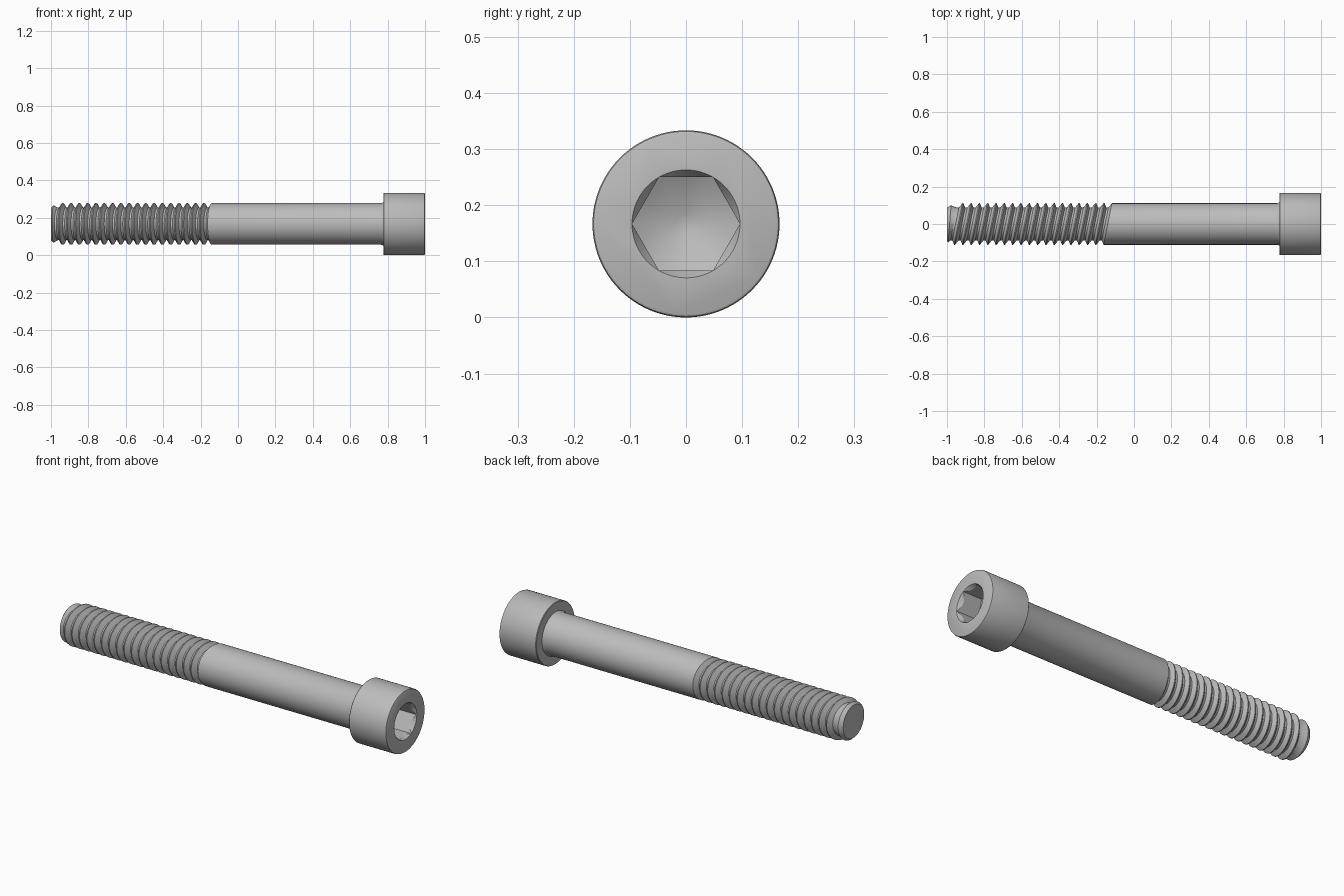
import bpy, bmesh, math
from math import cos, sin, pi

cube = bpy.data.objects.get("Cube")
if cube:
    bpy.data.objects.remove(cube, do_unlink=True)

AXIS_Z = 0.1667      # height of the screw axis
HEAD_R, SHANK_R, ROOT_R = 0.1667, 0.111, 0.087
PITCH, TILT = 0.0444, 0.2
HEX_R = 0.0962       # corner radius of the socket

steel = bpy.data.materials.new("grey steel")
steel.use_nodes = True
GREY = (0.5, 0.5, 0.5, 1)
steel.diffuse_color = GREY
steel.node_tree.nodes["Principled BSDF"].inputs["Base Color"].default_value = GREY


def lathe(name, profile, sides=72):
    """Turn (x, radius, tilt) points about the x axis; end caps are flat."""
    bm = bmesh.new()
    rings = []
    for x, r, tilt in profile:
        ring = []
        for i in range(sides):
            a = 2 * pi * i / sides
            y = r * cos(a)
            ring.append(bm.verts.new((x + tilt * y, y, AXIS_Z + r * sin(a))))
        rings.append(ring)
    for a, b in zip(rings, rings[1:]):
        for i in range(sides):
            j = (i + 1) % sides
            bm.faces.new((a[i], a[j], b[j], b[i]))
    bm.faces.new(rings[0])
    bm.faces.new(rings[-1])
    bmesh.ops.recalc_face_normals(bm, faces=bm.faces)
    mesh = bpy.data.meshes.new(name)
    bm.to_mesh(mesh)
    bm.free()
    mesh.materials.append(steel)
    obj = bpy.data.objects.new(name, mesh)
    bpy.context.collection.objects.link(obj)
    return obj


def activate(obj):
    bpy.ops.object.select_all(action='DESELECT')
    obj.select_set(True)
    bpy.context.view_layer.objects.active = obj


def boolean(obj, tool, operation):
    activate(obj)
    mod = obj.modifiers.new("cut", 'BOOLEAN')
    mod.operation, mod.object, mod.solver = operation, tool, 'EXACT'
    bpy.ops.object.modifier_apply(modifier=mod.name)
    bpy.data.objects.remove(tool, do_unlink=True)


# Shaft: chamfered tip, tilted thread grooves, plain shank, fillet under the head
profile = [(-1, 0.088, 0), (-0.986, 0.1, 0.08)]
for k in range(19):
    mid = -0.16 - PITCH * (18 - k)
    if k:
        profile.append((mid - 0.0195, SHANK_R, TILT))
    profile += [(mid - 0.005, ROOT_R, TILT), (mid + 0.005, ROOT_R, TILT),
                (mid + 0.0195, SHANK_R, TILT)]
profile += [(0.765, SHANK_R, 0), (0.772, 0.113, 0), (0.78, 0.118, 0)]
shaft = lathe("threaded_shaft", profile)

# Head: cylinder with slightly rounded rims
head = lathe("socket_head", [
    (0.778, HEAD_R - 0.003, 0), (0.781, HEAD_R, 0), (0.993, HEAD_R, 0),
    (0.998, HEAD_R - 0.002, 0), (1, HEAD_R - 0.006, 0)], 96)

# Hexagonal socket with a conical floor
socket = lathe("socket_cutter", [(0.8, HEX_R, 0), (1.05, HEX_R, 0)], 6)
drill = lathe("drill_shape", [(0.845, 0.018, 0), (0.89, 0.099, 0), (1.03, 0.099, 0)])
boolean(socket, drill, 'INTERSECT')
boolean(head, socket, 'DIFFERENCE')

# Round countersink at the socket mouth
mouth = lathe("mouth_cutter", [(0.96, HEX_R - 0.024, 0), (1.02, HEX_R + 0.012, 0)])
boolean(head, mouth, 'DIFFERENCE')

for obj in (shaft, head):
    activate(obj)
    bpy.ops.object.shade_smooth_by_angle(angle=math.radians(30))
